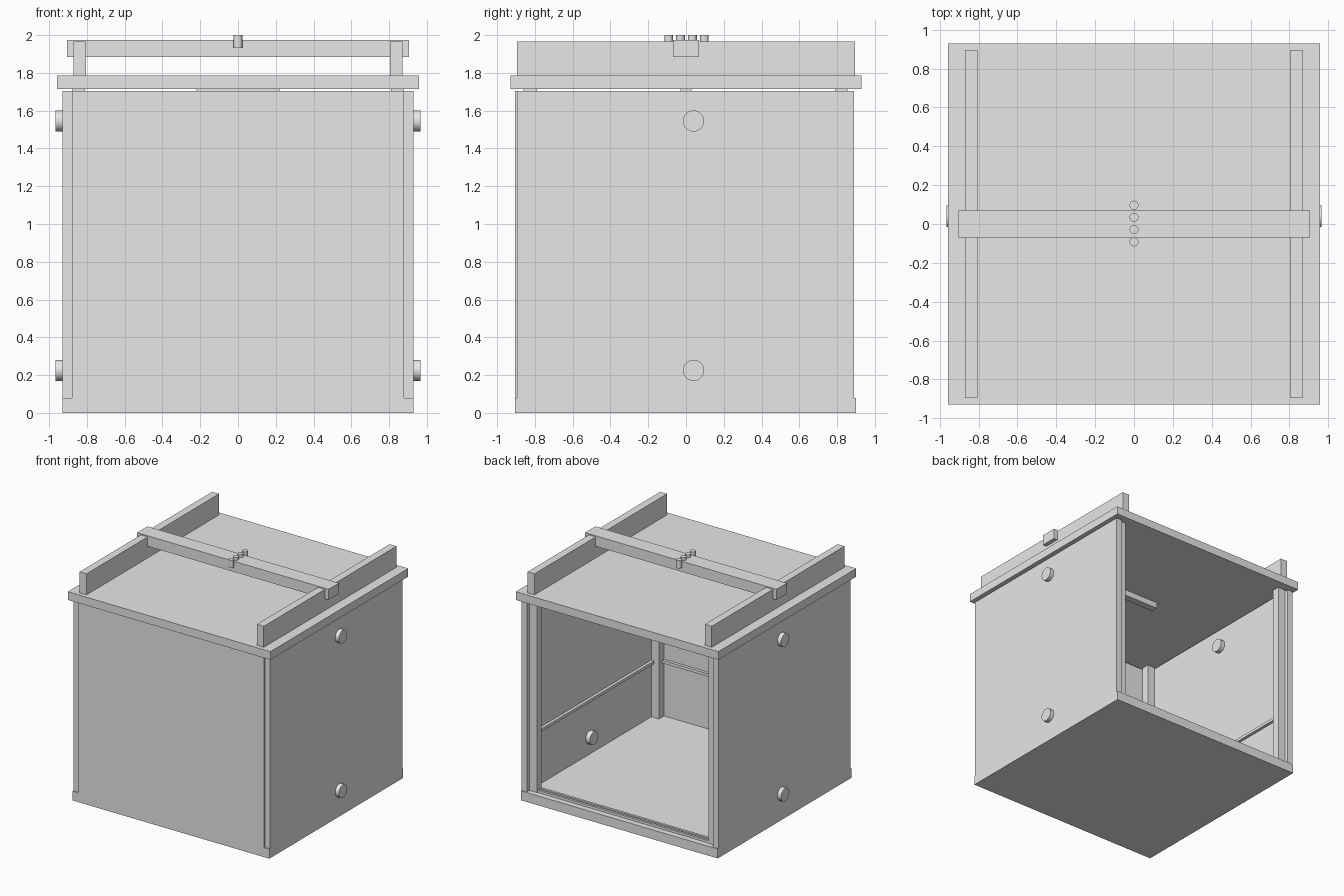
import bpy, bmesh
from mathutils import Matrix

if "Cube" in bpy.data.objects:
    bpy.data.objects.remove(bpy.data.objects["Cube"])

grey = bpy.data.materials.new("light_grey")
grey.diffuse_color = (0.8, 0.8, 0.8, 1)
grey.use_nodes = True
grey.node_tree.nodes["Principled BSDF"].inputs["Base Color"].default_value = grey.diffuse_color


def finish(name, bm):
    mesh = bpy.data.meshes.new(name)
    bm.to_mesh(mesh)
    bm.free()
    mesh.materials.append(grey)
    ob = bpy.data.objects.new(name, mesh)
    bpy.context.collection.objects.link(ob)
    return ob


def box(name, x, y, z):
    """Box from (min, max) ranges on each axis."""
    bm = bmesh.new()
    bmesh.ops.create_cube(bm, size=1)
    r = (x, y, z)
    for v in bm.verts:
        v.co = [(a + b) / 2 + c * (b - a) for (a, b), c in zip(r, v.co)]
    return finish(name, bm)


def cylinder(name, centre, radius, length, axis="Z"):
    bm = bmesh.new()
    bmesh.ops.create_cone(bm, cap_ends=True, segments=32, radius1=radius,
                          radius2=radius, depth=length)
    if axis == "X":
        bm.transform(Matrix.Rotation(1.5707963, 4, "Y"))
    bm.transform(Matrix.Translation(centre))
    ob = finish(name, bm)
    bpy.context.view_layer.objects.active = ob
    ob.select_set(True)
    bpy.ops.object.shade_smooth_by_angle()
    ob.select_set(False)


def sides(s, a, b):
    return tuple(sorted((s * a, s * b)))


# Base, front panel and lid
box("base", (-0.93, 0.93), (-0.905, 0.90), (0, 0.08))
box("front_panel", (-0.88, 0.88), (-0.905, -0.86), (0.08, 1.705))
box("lid", (-0.957, 0.957), (-0.93, 0.93), (1.715, 1.785))

for s, side in ((-1, "left"), (1, "right")):
    # Side walls, top rails and inner ledges
    box(side + "_panel", sides(s, 0.88, 0.93), (-0.895, 0.89), (0, 1.705))
    box(side + "_top_rail", sides(s, 0.805, 0.87), (-0.895, 0.895), (1.785, 1.965))
    box(side + "_ledge", sides(s, 0.855, 0.88), (-0.79, 0.79), (0.54, 0.565))
    # Corner posts
    for y, end in (((-0.86, -0.79), "front"), ((0.79, 0.855), "back")):
        box(f"{side}_{end}_post", sides(s, 0.81, 0.88), y, (0.08, 1.715))
    # Round pegs through the side walls
    for z in (0.225, 1.545):
        cylinder(side + "_peg", (s * 0.903, 0.04, z), 0.056, 0.124, "X")

# Front ledge and thin tracks on the base at the open back
box("front_ledge", (-0.81, 0.81), (-0.86, -0.835), (0.54, 0.565))
for y in (0.80, 0.84):
    box("back_track", (-0.81, 0.81), (y - 0.01, y + 0.01), (0.08, 0.10))

# Bar under the lid
box("under_bar", (-0.22, 0.22), (-0.03, 0.03), (1.665, 1.715))

# Cross bar with four short pins
box("cross_bar", (-0.905, 0.905), (-0.07, 0.07), (1.885, 1.975))
for i in range(4):
    cylinder("pin", (0, -0.092 + i * 0.063, 1.966), 0.023, 0.068)
